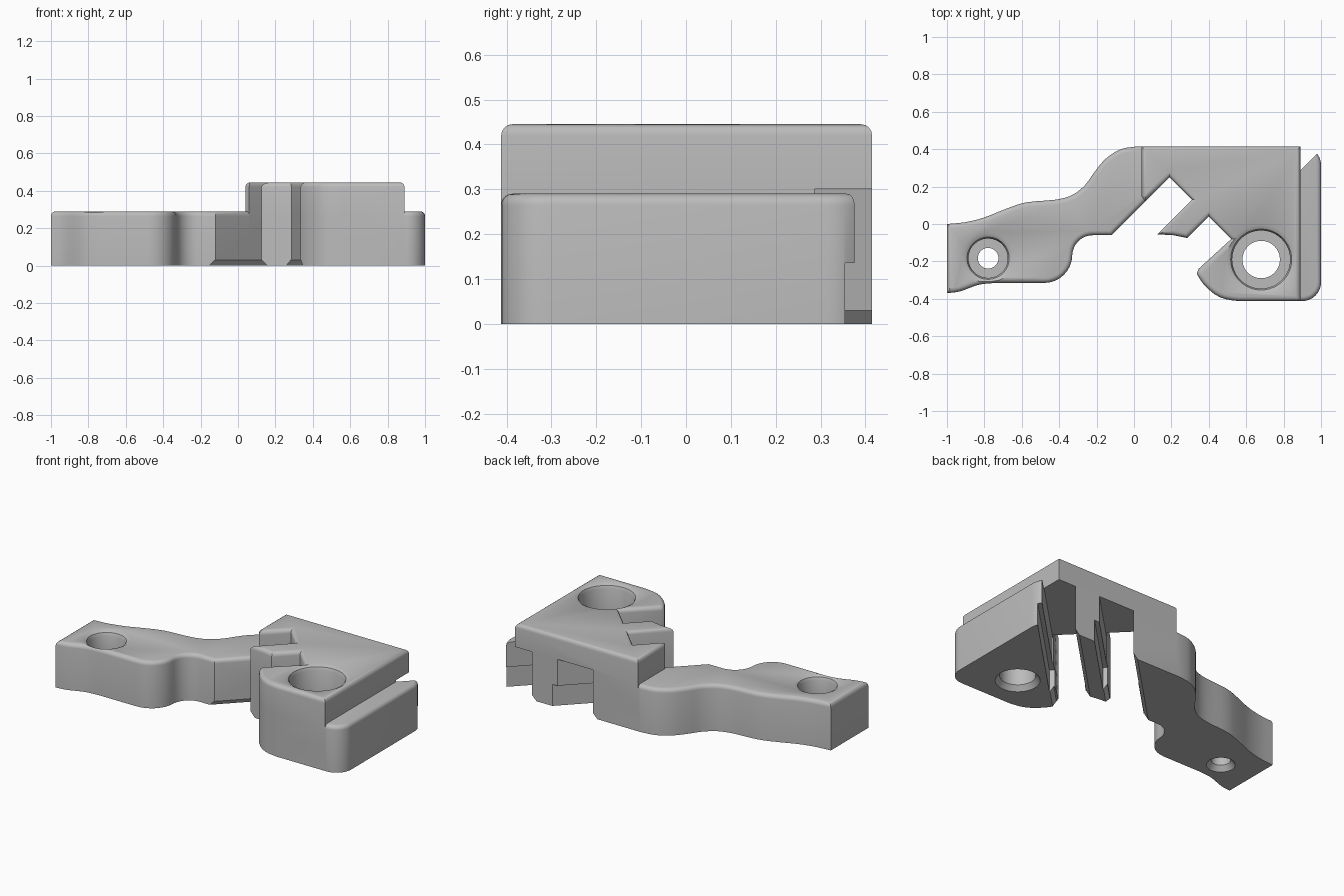
import bpy, bmesh, math
from mathutils import Vector

if "Cube" in bpy.data.objects:
    bpy.data.objects.remove(bpy.data.objects["Cube"])

grey = bpy.data.materials.new("plain grey")
grey.use_nodes = True
grey.diffuse_color = (0.5, 0.5, 0.5, 1)
grey.node_tree.nodes["Principled BSDF"].inputs["Base Color"].default_value = (0.5, 0.5, 0.5, 1)

LOW, HIGH, ROUND = 0.29, 0.445, 0.025


def to_object(bm, name):
    bmesh.ops.recalc_face_normals(bm, faces=bm.faces[:])
    mesh = bpy.data.meshes.new(name)
    bm.to_mesh(mesh)
    bm.free()
    mesh.materials.append(grey)
    obj = bpy.data.objects.new(name, mesh)
    bpy.context.collection.objects.link(obj)
    return obj


def prism(points, shift):
    """Extrude a closed polygon of 3D points along a vector."""
    bm = bmesh.new()
    face = bm.faces.new([bm.verts.new(p) for p in points])
    new = bmesh.ops.extrude_face_region(bm, geom=[face])["geom"]
    bmesh.ops.translate(bm, vec=shift, verts=[g for g in new if isinstance(g, bmesh.types.BMVert)])
    return bm


def slab(name, outline, z0, z1):
    """Plate with a rounded top rim."""
    bm = prism([(x, y, z0) for x, y in outline], Vector((0, 0, z1 - z0)))
    rim = [e for e in bm.edges if all(v.co.z > z1 - 0.001 for v in e.verts)]
    bmesh.ops.bevel(bm, geom=rim, offset=ROUND, segments=4, profile=0.5,
                    affect='EDGES', clamp_overlap=False)
    return to_object(bm, name)


def diagonal_cutter(section, start, end):
    """Section is (x - y, z); start and end are values of x + y."""
    pts = [((start + d) / 2, (start - d) / 2, z) for d, z in section]
    half = (end - start) / 2
    return to_object(prism(pts, Vector((half, half, 0))), "slot_cutter")


def lathe_cutter(profile, x, y):
    bm = bmesh.new()
    verts = [bm.verts.new((r, 0, z)) for r, z in profile]
    edges = [bm.edges.new(pair) for pair in zip(verts, verts[1:])]
    bmesh.ops.spin(bm, geom=verts + edges, cent=(0, 0, 0), axis=(0, 0, 1),
                   angle=math.tau, steps=48)
    bmesh.ops.remove_doubles(bm, verts=bm.verts[:], dist=0.0001)
    bmesh.ops.translate(bm, vec=(x, y, 0), verts=bm.verts[:])
    return to_object(bm, "hole_cutter")


def combine(target, other, operation):
    mod = target.modifiers.new(operation, 'BOOLEAN')
    mod.operation, mod.solver, mod.object = operation, 'EXACT', other
    bpy.context.view_layer.objects.active = target
    bpy.ops.object.modifier_apply(modifier=mod.name)
    bpy.data.objects.remove(other)


def arc(cx, cy, r, a0, a1, n=8):
    angles = [math.radians(a0 + (a1 - a0) * i / n) for i in range(n + 1)]
    return [(cx + r * math.cos(a), cy + r * math.sin(a)) for a in angles]


def smooth(points, n=4):
    """Catmull-Rom curve through the points."""
    p = [Vector(q) for q in points]
    p = [p[0] * 2 - p[1]] + p + [p[-1] * 2 - p[-2]]
    out = []
    for a, b, c, d in zip(p, p[1:], p[2:], p[3:]):
        for i in range(n):
            t = i / n
            out.append(tuple(0.5 * (2 * b + (c - a) * t + (2 * a - 5 * b + 4 * c - d) * t * t
                                    + (3 * b - a - 3 * c + d) * t ** 3)))
    return out + [tuple(points[-1])]


# Outlines: the slots and finger are shared by both levels
slots = [(0.19, 0.25), (0.31, 0.13), (0.125, -0.055), (0.21, -0.06), (0.285, -0.075),
         (0.4, 0.04), (0.52, -0.08), (0.345, -0.24)]
nose = smooth([(0.335, -0.265), (0.37, -0.32), (0.43, -0.375), (0.49, -0.402), (0.56, -0.412)], 2)
arm_front = smooth([(-1, -0.37), (-0.93, -0.36), (-0.83, -0.325), (-0.74, -0.315)])
arm_front += arc(-0.48, -0.165, 0.15, -90, 0) + arc(-0.22, -0.17, 0.11, 170, 90)
arm_back = smooth([(0.02, 0.415), (-0.07, 0.4), (-0.15, 0.35), (-0.21, 0.28), (-0.26, 0.21),
                   (-0.33, 0.155), (-0.42, 0.13), (-0.58, 0.115), (-0.7, 0.075),
                   (-0.8, 0.035), (-0.9, 0.01), (-1, 0)], 3)
end = arc(0.9, -0.312, 0.1, -90, 0) + arc(0.9, 0.315, 0.1, 0, 90)

bracket = slab("bracket", arm_front + [(-0.12, -0.06)] + slots + nose + end + arm_back, 0, LOW)
raised = slab("raised_block", [(0.04, 0.415), (0.04, 0.15), (0.06, 0.12)] + slots + nose
              + [(0.89, -0.412), (0.89, 0.415)], 0.15, HIGH)
combine(bracket, raised, 'UNION')

# Slots running on under the raised block and out through the back
for left, right in ((-0.06, 0.18), (0.36, 0.6)):
    a, b = left - 0.003, right + 0.003
    wide, flare = b + 0.035, 0.04
    tunnel = [(a, -0.1), (b, -0.1), (b, 0.3), (a, 0.3)]
    step = [(a, -0.1), (wide, -0.1), (wide, 0.135), (a, 0.135)]
    chamfer = [(a - flare, -0.01), (b + flare, -0.01), (b, 0.03), (a, 0.03)]
    combine(bracket, diagonal_cutter(tunnel, 0.4, 2.4), 'DIFFERENCE')
    combine(bracket, diagonal_cutter(step, 0.3, 2.4), 'DIFFERENCE')
    combine(bracket, diagonal_cutter(chamfer, -0.4, 2.4), 'DIFFERENCE')

# Counterbored screw holes
for x, y, top, floor, rim, bore, hole in ((0.68, -0.19, HIGH, 0.2, 0.185, 0.155, 0.1),
                                          (-0.78, -0.183, LOW, 0.14, 0.135, 0.105, 0.055)):
    profile = [(0, top + 0.1), (rim, top + 0.1), (rim, top), (bore + 0.008, top - 0.012),
               (bore, top - 0.03), (bore, floor), (hole, floor), (hole, 0.03),
               (hole + 0.025, 0), (hole + 0.025, -0.1), (0, -0.1)]
    combine(bracket, lathe_cutter(profile, x, y), 'DIFFERENCE')

bpy.ops.object.select_all(action='DESELECT')
bracket.select_set(True)
bpy.context.view_layer.objects.active = bracket
bpy.ops.object.shade_smooth_by_angle(angle=math.radians(30))
